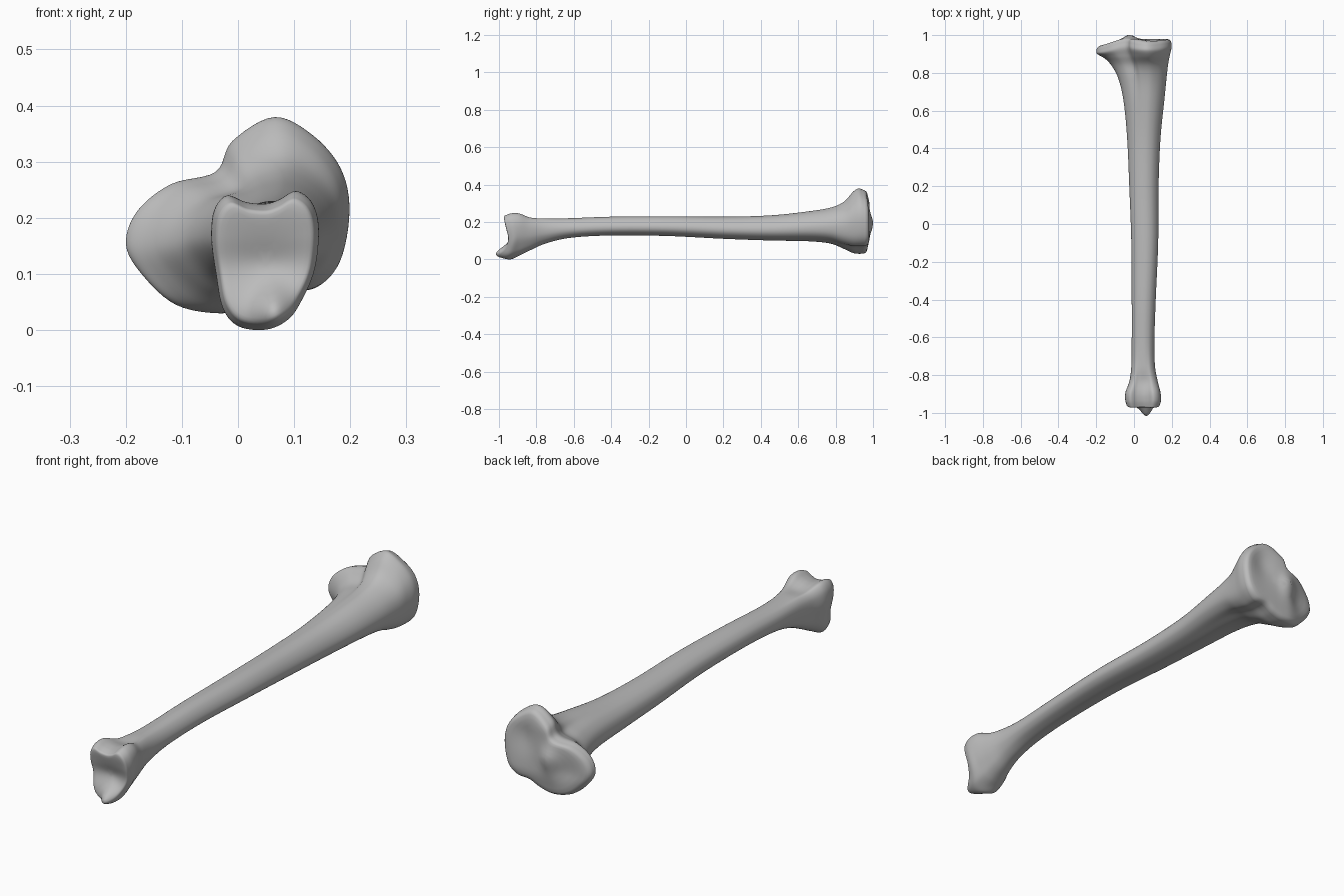
import bpy, bmesh, math

if "Cube" in bpy.data.objects:
    bpy.data.objects.remove(bpy.data.objects["Cube"], do_unlink=True)


def material(name, value):
    mat = bpy.data.materials.new(name)
    mat.use_nodes = True
    colour = (value, value, value, 1)
    mat.diffuse_color = colour
    mat.node_tree.nodes["Principled BSDF"].inputs["Base Color"].default_value = colour
    return mat


def spline(points, steps, closed):
    """Smooth curve through points of any dimension."""
    n = len(points)
    pick = (lambda i: points[i % n]) if closed else (lambda i: points[max(0, min(n - 1, i))])
    result = []
    for i in range(n if closed else n - 1):
        a, b, c, d = (pick(i + k) for k in (-1, 0, 1, 2))
        for s in range(steps):
            t = s / steps
            result.append([q + t / 2 * (r - p + t * (2*p - 5*q + 4*r - u + t * (3*(q - r) + u - p)))
                           for p, q, r, u in zip(a, b, c, d)])
    if not closed:
        result.append(list(points[-1]))
    return result


def normalise(outline):
    """Stretch an outline to fill the unit square."""
    xs, zs = zip(*outline)
    return [((x - min(xs)) / (max(xs) - min(xs)), (z - min(zs)) / (max(zs) - min(zs)))
            for x, z in outline]


def shape(points):
    return normalise(spline(points, 6, True))


def ramp(value, start, end):
    t = max(0, min(1, (value - start) / (end - start)))
    return t * t * (3 - 2 * t)


def bump(x, z, cx, cz, rx, rz):
    return math.exp(-((x - cx) / rx) ** 2 - ((z - cz) / rz) ** 2)


# Cross-section outlines, each starting at the far -x side and running over the top
lower_end = shape([(-.048, .16), (-.043, .21), (-.02, .237), (.015, .225), (.05, .222), (.075, .23),
                   (.105, .245), (.133, .225), (.145, .18), (.138, .11), (.115, .055), (.09, .02),
                   (.05, .002), (0, .008), (-.028, .04), (-.04, .1)])
shaft = shape([(0, .45), (.05, .68), (.17, .85), (.32, .95), (.48, 1), (.64, .99), (.8, .9), (.93, .72),
               (1, .5), (.98, .3), (.87, .14), (.7, .05), (.5, 0), (.3, .03), (.13, .12), (.03, .27)])
upper_end = shape([(-.2, .15), (-.18, .21), (-.12, .258), (-.04, .28), (-.01, .335), (.065, .378),
                   (.135, .345), (.185, .285), (.2, .21), (.183, .12), (.14, .073), (.08, .065),
                   (.03, .04), (-.03, .027), (-.11, .042), (-.17, .095)])

# Stations: y, x min, x max, z min, z max, blend (-1 lower end, 0 shaft, 1 upper end)
stations = [
    (-.96, -.04, .137, .01, .235, -1), (-.93, -.047, .144, 0, .246, -1),
    (-.89, -.045, .14, .02, .245, -1), (-.83, -.024, .125, .05, .223, -.8),
    (-.75, -.014, .111, .085, .219, -.4), (-.62, -.012, .108, .115, .22, -.1),
    (-.4, -.012, .115, .128, .228, 0), (-.1, -.014, .128, .125, .23, 0),
    (.2, -.025, .13, .11, .228, 0), (.45, -.036, .14, .101, .235, .05),
    (.65, -.055, .16, .097, .256, .2), (.77, -.083, .172, .085, .276, .45),
    (.84, -.12, .18, .058, .305, .75), (.89, -.165, .189, .036, .355, .95),
    (.93, -.197, .198, .03, .379, 1), (.96, -.198, .198, .031, .372, 1)]


def section(y, x0, x1, z0, z1, blend):
    end = lower_end if blend < 0 else upper_end
    k = min(1, abs(blend))
    mixed = normalise([(a + (c - a) * k, b + (d - b) * k) for (a, b), (c, d) in zip(shaft, end)])
    return [(x0 + (x1 - x0) * u, y, z0 + (z1 - z0) * v) for u, v in mixed]


def inset(ring, centre, scale, y):
    cx, cz = centre
    return [(cx + (x - cx) * scale, y, cz + (z - cz) * scale) for x, _, z in ring]


def relief(x, y, z):
    """Joint surfaces: dished plateaus with a ridge above, a socket with a spur below."""
    top = (.022 * bump(x, z, -.025, .19, .035, .05)
           - .016 * bump(x, z, .1, .26, .06, .08)
           - .012 * bump(x, z, -.1, .14, .05, .06)
           - .035 * ramp(-x, .04, .2) - .012 * ramp(-z, -.12, -.04) - .012 * ramp(z, .3, .38))
    bottom = (-.05 * bump(x, z, .065, .03, .035, .04)
              + .025 * bump(x, z, .05, .115, .12, .05)
              - .006 * ramp(z, .17, .23))
    return y + top * ramp(y, .86, .96) + bottom * ramp(-y, .88, .96)


rings = [section(*row) for row in spline(stations, 6, False)]

# Rounded rims and joint faces at both ends
low, high = rings[0], rings[-1]
low_centre, high_centre = (.05, .125), (.03, .19)
for scale, rise in ((.985, .006), (.95, .012), (.9, .015), (.8, .016), (.68, .016),
                    (.55, .016), (.42, .016), (.3, .016), (.18, .016), (.08, .016)):
    rings.insert(0, inset(low, low_centre, scale, -.96 - rise * .5))
    rings.append(inset(high, high_centre, scale, .96 + rise * 1.3))

bm = bmesh.new()
loops = [[bm.verts.new((x, relief(x, y, z), z)) for x, y, z in ring] for ring in rings]
for a, b in zip(loops, loops[1:]):
    for i in range(len(a)):
        j = (i + 1) % len(a)
        bm.faces.new((a[i], a[j], b[j], b[i]))
bm.faces.new(loops[0])
bm.faces.new(loops[-1])
bmesh.ops.recalc_face_normals(bm, faces=bm.faces)

mesh = bpy.data.meshes.new("leg_bone")
bm.to_mesh(mesh)
bm.free()
bone = bpy.data.objects.new("leg_bone", mesh)
bpy.context.scene.collection.objects.link(bone)
mesh.materials.append(material("bone_grey", .5))
bpy.context.view_layer.objects.active = bone
bone.select_set(True)
bpy.ops.object.shade_smooth_by_angle(angle=math.radians(50))
